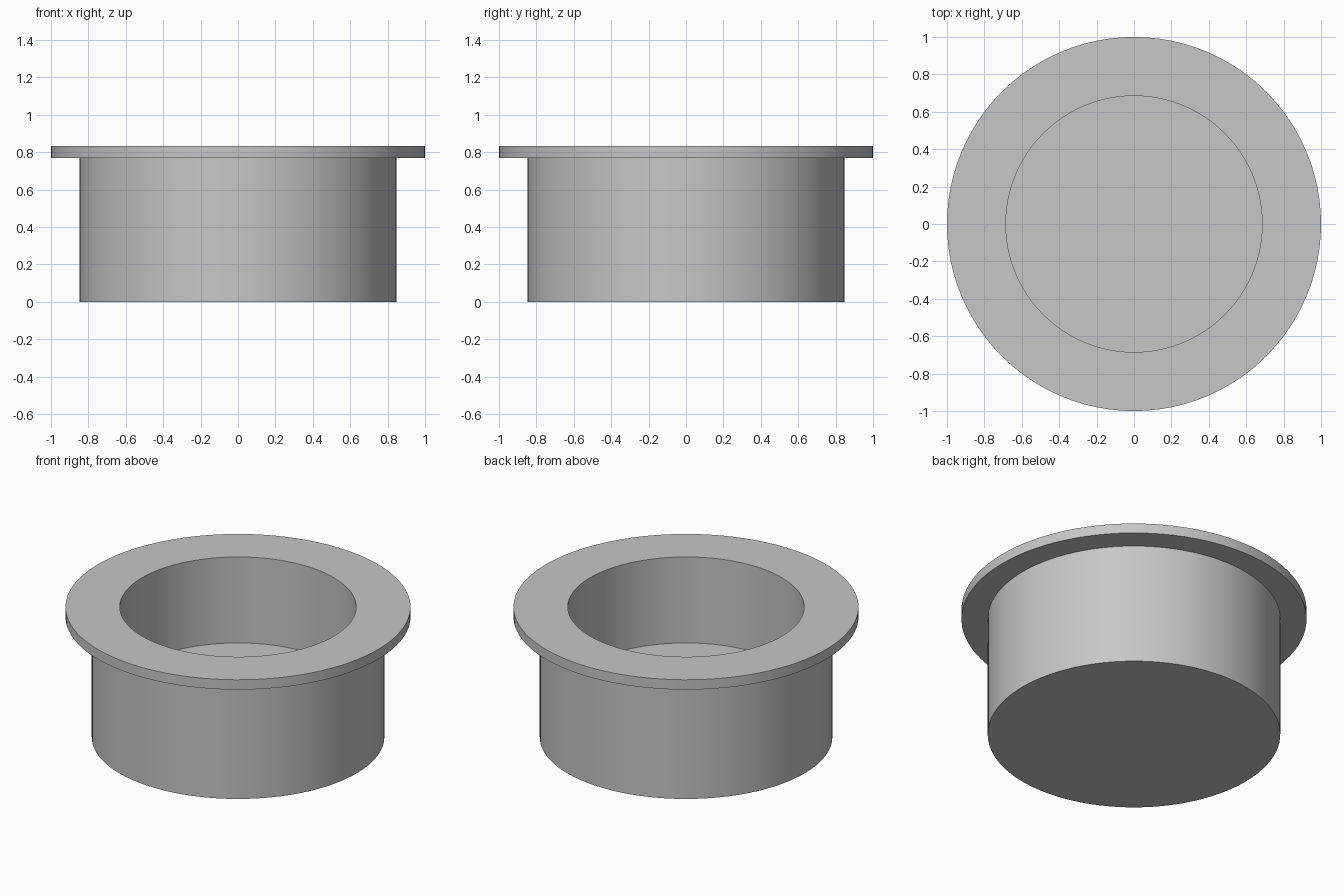
import bpy
import bmesh
from math import radians, tau
from mathutils import Matrix

cube = bpy.data.objects.get("Cube")
if cube:
    bpy.data.objects.remove(cube, do_unlink=True)

# Plain grey material
grey = bpy.data.materials.new("plain_grey")
grey.use_nodes = True
colour = (0.57, 0.57, 0.57, 1)
grey.diffuse_color = colour
grey.node_tree.nodes["Principled BSDF"].inputs["Base Color"].default_value = colour

SEGMENTS = 96


def lathe(name, profile):
    """Spin a radius/height profile, starting and ending on the axis."""
    bm = bmesh.new()
    verts = [bm.verts.new((r, 0, z)) for r, z in profile]
    edges = [bm.edges.new(pair) for pair in zip(verts, verts[1:])]
    bmesh.ops.spin(bm, geom=verts + edges, cent=(0, 0, 0), axis=(0, 0, 1),
                   angle=tau, steps=SEGMENTS)
    bmesh.ops.remove_doubles(bm, verts=bm.verts, dist=0.0001)
    bmesh.ops.recalc_face_normals(bm, faces=bm.faces)
    mesh = bpy.data.meshes.new(name)
    bm.to_mesh(mesh)
    bm.free()
    mesh.materials.append(grey)
    obj = bpy.data.objects.new(name, mesh)
    bpy.context.collection.objects.link(obj)
    return obj


# Flanged cup with a blind bore
body, flange, bore = 0.848, 1.0, 0.685
top, flange_base, floor = 0.833, 0.77, 0.283
cup = lathe("flanged_cup", [
    (0, 0), (body, 0), (body, flange_base), (flange, flange_base),
    (flange, top), (bore, top), (bore, floor), (0, floor),
])

bpy.ops.object.select_all(action="DESELECT")
cup.select_set(True)
bpy.context.view_layer.objects.active = cup
bpy.ops.object.shade_smooth_by_angle(angle=radians(30))
